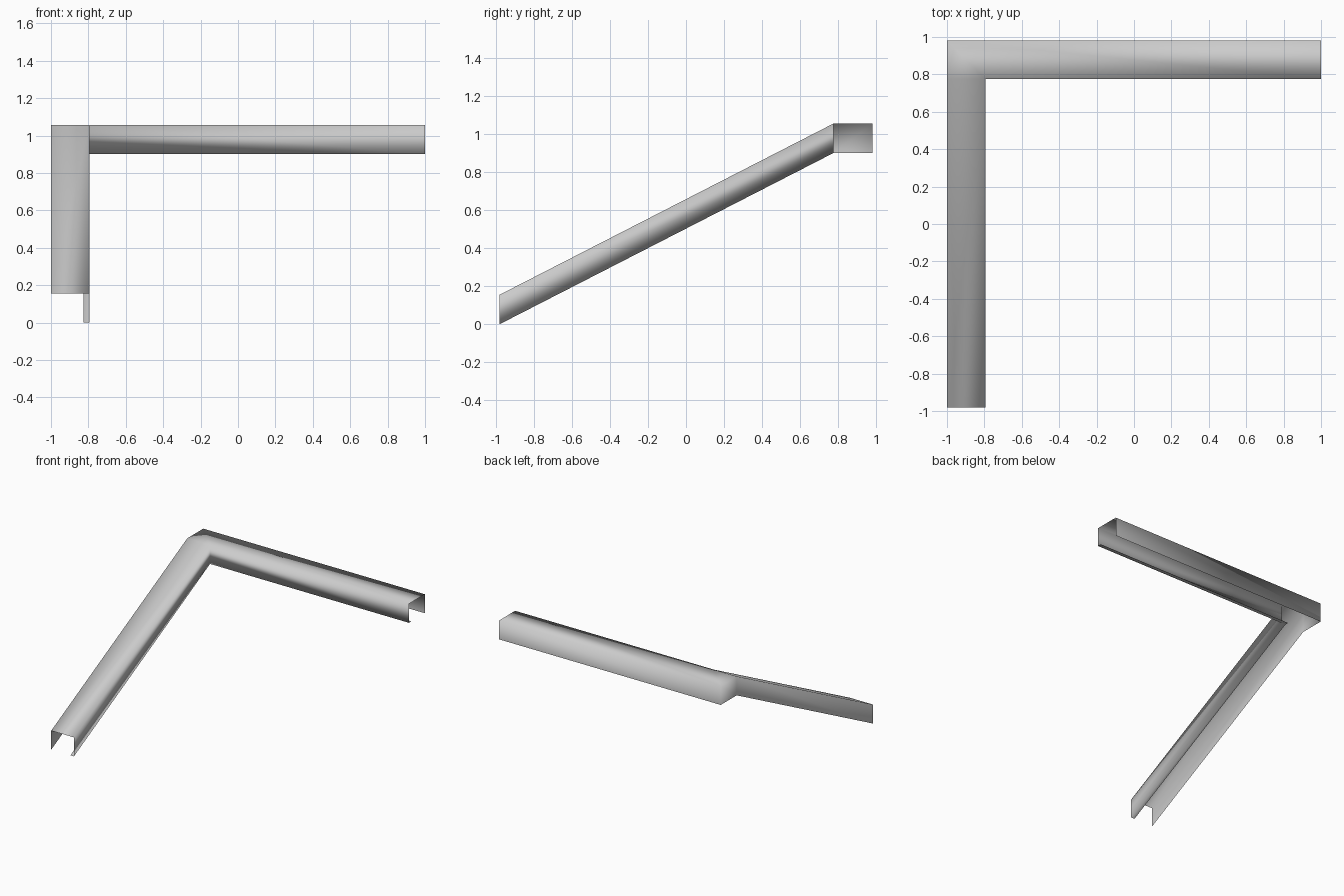
import bpy
import bmesh

cube = bpy.data.objects.get("Cube")
if cube:
    bpy.data.objects.remove(cube, do_unlink=True)

# Plain grey sheet metal
GREY = (0.6, 0.6, 0.6, 1.0)
metal = bpy.data.materials.new("grey metal")
metal.use_nodes = True
metal.diffuse_color = GREY
metal.node_tree.nodes["Principled BSDF"].inputs["Base Color"].default_value = GREY

BACK = 0.98       # rear wall position, mirrored for the front tip
WIDTH = 0.205     # channel width
LIP = 0.032       # inward lip under the inner wall
HEIGHT = 0.155    # channel wall height
RISE = 0.9        # underside of the level arm
BEND = BACK - WIDTH

# Open channel section: (distance from the outer wall, height)
section = [(0, 0), (0, HEIGHT), (WIDTH, HEIGHT), (WIDTH, 0), (WIDTH - LIP, 0)]

# Stations: sloping arm tip, bend, mitred corner, level arm end
stations = [
    lambda u, h: (u - 1, -BACK, h),
    lambda u, h: (u - 1, BEND, RISE + h),
    lambda u, h: (u - 1, BACK - u, RISE + h),
    lambda u, h: (1, BACK - u, RISE + h),
]

bm = bmesh.new()
found = {}


def vertex(point):
    """Share vertices where the inner wall meets the corner."""
    key = tuple(round(c, 4) for c in point)
    if key not in found:
        found[key] = bm.verts.new(key)
    return found[key]


rings = [[vertex(place(u, h)) for u, h in section] for place in stations]
for a, b in zip(rings, rings[1:]):
    for j in range(len(section) - 1):
        corners = list(dict.fromkeys([a[j], a[j + 1], b[j + 1], b[j]]))
        if len(corners) > 2:
            bm.faces.new(corners).smooth = True

# Bent channel made of the sloping and level arms
mesh = bpy.data.meshes.new("bent_channel")
bm.to_mesh(mesh)
bm.free()
mesh.materials.append(metal)
channel = bpy.data.objects.new("bent_channel", mesh)
bpy.context.collection.objects.link(channel)
